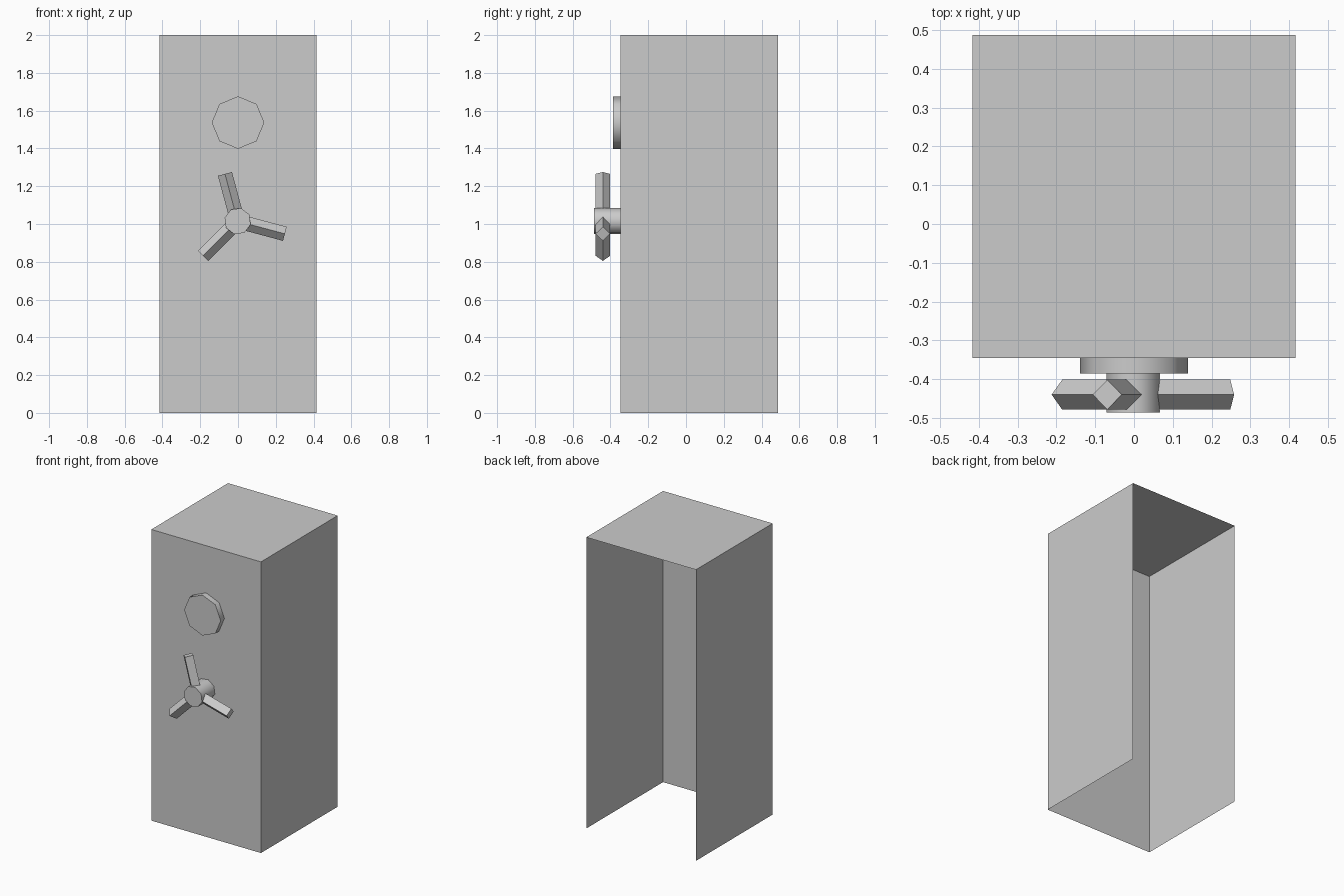
import bpy, bmesh
from math import radians
from mathutils import Matrix, Vector

if "Cube" in bpy.data.objects:
    bpy.data.objects.remove(bpy.data.objects["Cube"])

W, H = 0.833, 2.0            # body width/depth and height
FRONT, BACK = -0.346, 0.487  # body front and back planes
HUB_Z, DIAL_Z = 1.015, 1.537


def finish(name, bm, smooth=False):
    mesh = bpy.data.meshes.new(name)
    bm.to_mesh(mesh)
    bm.free()
    obj = bpy.data.objects.new(name, mesh)
    bpy.context.collection.objects.link(obj)
    if smooth:
        bpy.ops.object.select_all(action='DESELECT')
        obj.select_set(True)
        bpy.context.view_layer.objects.active = obj
        bpy.ops.object.shade_smooth_by_angle(angle=radians(50))
    return obj


def drop_faces(bm, *normals):
    gone = [f for f in bm.faces if any(f.normal.dot(Vector(n)) > 0.9 for n in normals)]
    bmesh.ops.delete(bm, geom=gone, context='FACES')


def prism(name, sides, radius, length, matrix, smooth=False):
    """Prism rising from the local origin along z, open at its buried end."""
    bm = bmesh.new()
    bmesh.ops.create_cone(bm, cap_ends=True, segments=sides, radius1=radius,
                          radius2=radius, depth=length,
                          matrix=Matrix.Translation((0, 0, length / 2)))
    bm.normal_update()
    drop_faces(bm, (0, 0, -1))
    bm.transform(matrix)
    return finish(name, bm, smooth)


# Body: box shell with open back and open bottom
bm = bmesh.new()
bmesh.ops.create_cube(bm, size=1, matrix=Matrix.Translation((0, (FRONT + BACK) / 2, H / 2))
                      @ Matrix.Diagonal((W, BACK - FRONT, H, 1)))
bm.normal_update()
drop_faces(bm, (0, 1, 0), (0, 0, -1))
finish("safe_body", bm)

# Combination dial and handle hub: octagonal discs facing forward
forward = Matrix.Rotation(radians(90), 4, 'X')
prism("dial", 8, 0.139, 0.04, Matrix.Translation((0, FRONT, DIAL_Z)) @ forward, True)
prism("handle_hub", 8, 0.071, 0.14,
      Matrix.Translation((-0.002, FRONT, HUB_Z)) @ Matrix.Rotation(radians(15), 4, 'Y') @ forward, True)

# Handle spokes: three diamond-section bars around the hub
for i in range(3):
    prism(f"handle_spoke_{i + 1}", 4, 0.0385, 0.259,
          Matrix.Translation((-0.002, -0.44, HUB_Z))
          @ Matrix.Rotation(radians(-15 + 120 * i), 4, 'Y'))
